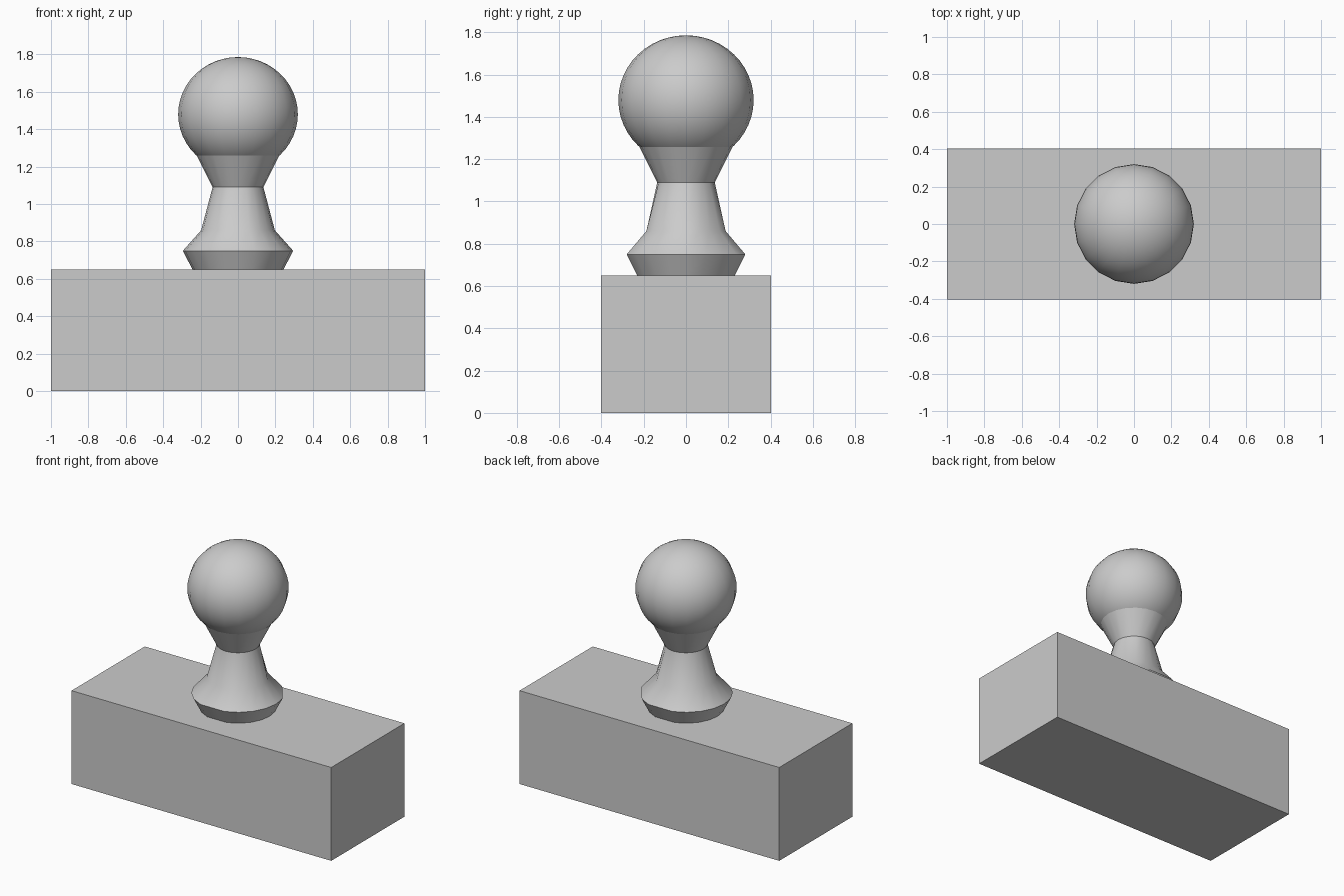
import bpy, bmesh
from math import cos, sin, pi

if "Cube" in bpy.data.objects:
    bpy.data.objects.remove(bpy.data.objects["Cube"])

SIDES = 20


def finish(bm, name, smooth=True):
    bmesh.ops.recalc_face_normals(bm, faces=bm.faces)
    mesh = bpy.data.meshes.new(name)
    bm.to_mesh(mesh)
    bm.free()
    ob = bpy.data.objects.new(name, mesh)
    bpy.context.collection.objects.link(ob)
    if smooth:
        bpy.ops.object.select_all(action='DESELECT')
        ob.select_set(True)
        bpy.context.view_layer.objects.active = ob
        bpy.ops.object.shade_smooth_by_angle(angle=pi / 6)
    return ob


# rectangular base block
bm = bmesh.new()
bmesh.ops.create_cube(bm, size=1)
for v in bm.verts:
    v.co = (v.co.x * 2, v.co.y * 0.805, (v.co.z + 0.5) * 0.65)
finish(bm, "base_block", smooth=False)

# turned neck with flared foot; a few flats are planed on the foot
profile = [(0.243, 0.65), (0.295, 0.75), (0.197, 0.86), (0.136, 1.09), (0.241, 1.30)]
flats = {2, 5, 15}
bm = bmesh.new()
rings = []
for r, z in profile:
    ring = []
    for i in range(SIDES):
        a = 2 * pi * i / SIDES
        k = r * cos(pi / 10) if i in flats and z < 1 else r
        ring.append(bm.verts.new((k * cos(a), k * sin(a), z)))
    rings.append(ring)
for lo, hi in zip(rings, rings[1:]):
    for i in range(SIDES):
        j = (i + 1) % SIDES
        bm.faces.new((lo[i], lo[j], hi[j], hi[i]))
bm.faces.new(rings[0])
bm.faces.new(rings[-1])
finish(bm, "handle_neck")

# slightly flattened ball knob
bm = bmesh.new()
bmesh.ops.create_uvsphere(bm, u_segments=SIDES, v_segments=24, radius=1)
for v in bm.verts:
    v.co = (v.co.x * 0.32, v.co.y * 0.32, v.co.z * 0.306 + 1.48)
finish(bm, "handle_knob")
